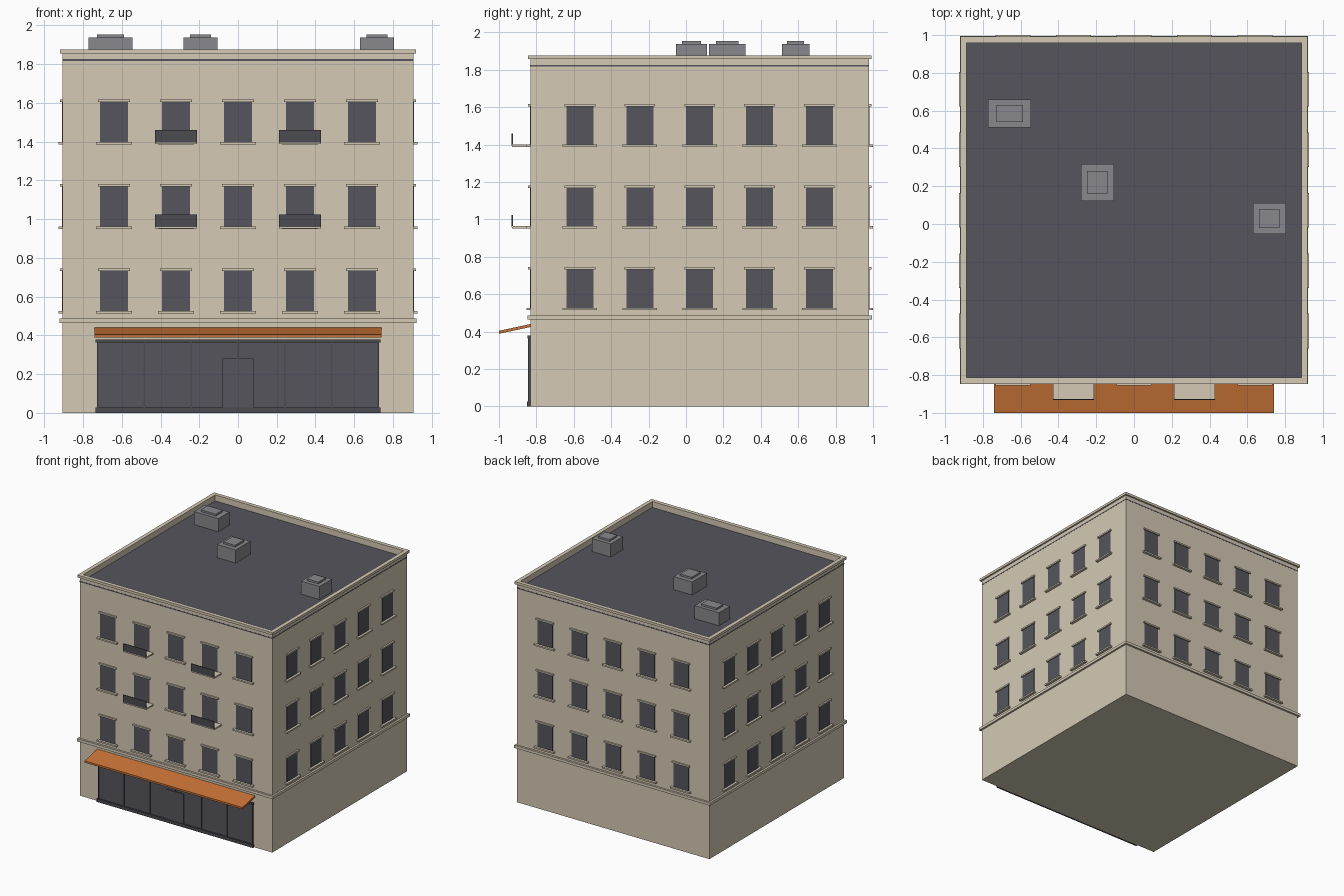
import bpy, bmesh
from math import pi
from mathutils import Matrix, Vector

if "Cube" in bpy.data.objects:
    bpy.data.objects.remove(bpy.data.objects["Cube"])

CY = 0.073          # depth centre of the block
HALF = 0.905        # half width of the walls
FRONT = CY - HALF


def material(name, r, g, b):
    m = bpy.data.materials.new(name)
    m.use_nodes = True
    m.diffuse_color = (r, g, b, 1)
    m.node_tree.nodes["Principled BSDF"].inputs["Base Color"].default_value = (r, g, b, 1)
    return m


stone = material("warm stone", 0.66, 0.59, 0.46)
dark = material("dark glass", 0.09, 0.09, 0.108)
metal = material("dark metal", 0.07, 0.07, 0.082)
grey = material("grey roof unit", 0.25, 0.25, 0.27)
orange = material("orange canvas", 0.58, 0.17, 0.038)


def build(name, boxes, mat, matrix=None):
    """One object made of boxes, each given as (x0, x1, y0, y1, z0, z1)."""
    bm = bmesh.new()
    for x0, x1, y0, y1, z0, z1 in boxes:
        mid = Vector((x0 + x1, y0 + y1, z0 + z1)) / 2
        size = Matrix.Diagonal((x1 - x0, y1 - y0, z1 - z0, 1))
        bmesh.ops.create_cube(bm, size=1, matrix=Matrix.Translation(mid) @ size)
    mesh = bpy.data.meshes.new(name)
    bm.to_mesh(mesh)
    bm.free()
    mesh.materials.append(mat)
    ob = bpy.data.objects.new(name, mesh)
    bpy.context.scene.collection.objects.link(ob)
    if matrix:
        ob.matrix_world = matrix
    return ob


def block(name, half, z0, z1, mat):
    return build(name, [(-half, half, CY - half, CY + half, z0, z1)], mat)


def ring(name, outer, inner, z0, z1, mat):
    parts = []
    for s in (-1, 1):
        a, b = sorted((s * inner, s * outer))
        parts.append((-outer, outer, CY + a, CY + b, z0, z1))
        parts.append((a, b, CY - inner, CY + inner, z0, z1))
    return build(name, parts, mat)


# Main block, string course, roof deck and parapet
block("walls", HALF, 0, 1.816, stone)
ring("string_course", 0.921, 0.9, 0.464, 0.487, stone)
block("roof_deck", HALF + 0.001, 1.816, 1.826, dark)
ring("parapet", HALF, 0.887, 1.826, 1.856, stone)
ring("parapet_cap", 0.919, 0.886, 1.856, 1.877, stone)

# Windows on all four walls: panes, sills and lintels
columns = [-0.64, -0.32, 0, 0.32, 0.64]
floors = [0.527, 0.963, 1.399]
openings = [(x, z) for z in floors for x in columns]
panes = [(x - 0.072, x + 0.072, -0.003, 0.002, z, z + 0.205) for x, z in openings]
sills = [(x - 0.092, x + 0.092, -0.022, 0.002, z - 0.013, z) for x, z in openings]
lintels = [(x - 0.082, x + 0.082, -0.013, 0.002, z + 0.205, z + 0.218) for x, z in openings]
for i, side in enumerate(("front", "left", "back", "right")):
    place = (Matrix.Translation((0, CY, 0)) @ Matrix.Rotation(i * pi / 2, 4, "Z")
             @ Matrix.Translation((0, -HALF, 0)))
    build(side + "_window_panes", panes, dark, place)
    build(side + "_window_sills", sills, stone, place)
    build(side + "_window_lintels", lintels, stone, place)

# Balconies on the two upper floors
for z in floors[1:]:
    for x in (-0.32, 0.32):
        build("balcony_slab", [(x - 0.108, x + 0.108, -0.93, FRONT, z - 0.012, z)], stone)
        build("balcony_railing", [(x - 0.108, x + 0.108, -0.932, -0.926, z - 0.003, z + 0.06)], metal)

# Shopfront: glass, plinth, head, mullions and door
build("shop_glass", [(-0.727, 0.727, FRONT - 0.006, FRONT, 0, 0.375)], dark)
build("shop_plinth", [(-0.735, 0.735, FRONT - 0.018, FRONT, 0, 0.027)], metal)
build("shop_head", [(-0.735, 0.735, FRONT - 0.016, FRONT, 0.363, 0.379)], metal)
bars = [(x - 0.004, x + 0.004, FRONT - 0.012, FRONT, 0.28 if x == 0 else 0.027, 0.363)
        for x in (-0.723, -0.485, -0.242, 0, 0.242, 0.485, 0.723)]
build("shop_mullions", bars, metal)
build("shop_door", [(-0.08, 0.08, FRONT - 0.014, FRONT, 0.027, 0.28)], dark)

# Sloping awning: a slab whose outer edge drops
awning = build("awning", [(-0.742, 0.742, -1, FRONT, 0.424, 0.44)], orange)
for v in awning.data.vertices:
    if v.co.y < -0.9:
        v.co.z -= 0.036

# Roof units with raised lids
for x, y, hx, hy in ((-0.658, 0.586, 0.114, 0.074), (-0.194, 0.22, 0.087, 0.098),
                     (0.717, 0.029, 0.087, 0.082)):
    build("roof_unit", [(x - hx, x + hx, y - hy, y + hy, 1.826, 1.937)], grey)
    lx, ly = hx * 0.62, hy * 0.61
    build("roof_unit_lid", [(x - lx, x + lx, y - ly, y + ly, 1.937, 1.953)], grey)
